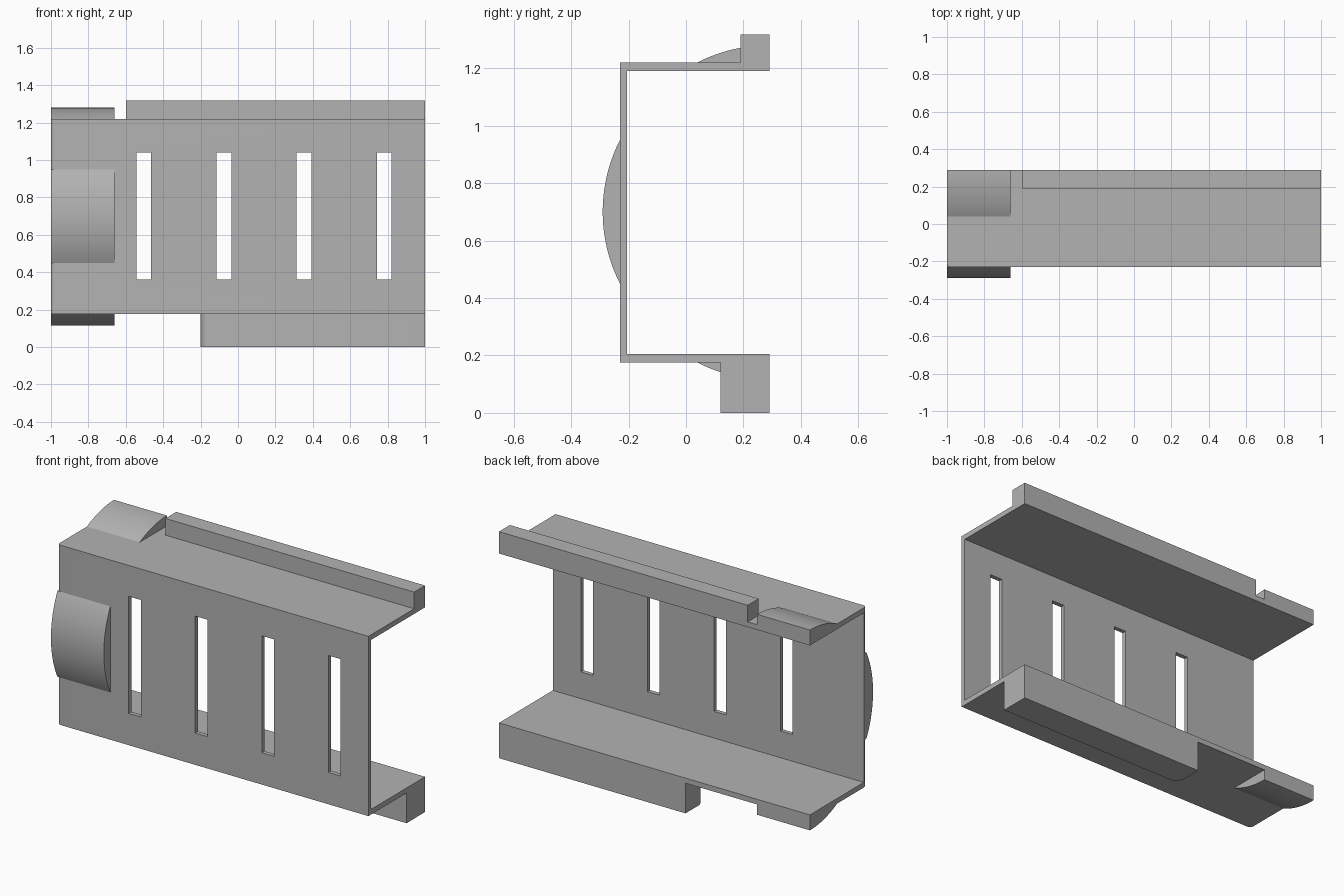
import bpy, bmesh, math
from mathutils import Vector

if "Cube" in bpy.data.objects:
    bpy.data.objects.remove(bpy.data.objects["Cube"], do_unlink=True)

grey = bpy.data.materials.new("plain grey")
grey.use_nodes = True
grey.diffuse_color = (0.45, 0.45, 0.45, 1)
grey.node_tree.nodes["Principled BSDF"].inputs["Base Color"].default_value = grey.diffuse_color


def prism(name, outline, lo, hi, round_edge=None, radius=0.0):
    """Extrude a (y, z) outline along x; optionally round the vertical edge at (x, y)."""
    bm = bmesh.new()
    face = bm.faces.new([bm.verts.new((lo, y, z)) for y, z in outline])
    new = bmesh.ops.extrude_face_region(bm, geom=[face])["geom"]
    bmesh.ops.translate(bm, vec=(hi - lo, 0, 0),
                        verts=[g for g in new if isinstance(g, bmesh.types.BMVert)])
    if round_edge:
        corner = Vector(round_edge)
        edges = [e for e in bm.edges
                 if all((v.co.xy - corner).length < 1e-4 for v in e.verts)]
        bmesh.ops.bevel(bm, geom=edges, offset=radius, offset_type='OFFSET',
                        segments=8, profile=0.5, affect='EDGES')
    bmesh.ops.recalc_face_normals(bm, faces=bm.faces)
    mesh = bpy.data.meshes.new(name)
    bm.to_mesh(mesh)
    bm.free()
    mesh.materials.append(grey)
    obj = bpy.data.objects.new(name, mesh)
    bpy.context.collection.objects.link(obj)
    return obj


def box(y0, y1, z0, z1):
    return [(y0, z0), (y1, z0), (y1, z1), (y0, z1)]


FRONT, INNER, BACK = -0.23, -0.205, 0.29
LOW, HIGH, WALL = 0.175, 1.22, 0.03

# C-shaped channel: web with a flange above and below
channel = prism("channel", [
    (FRONT, LOW), (BACK, LOW), (BACK, LOW + WALL), (INNER, LOW + WALL),
    (INNER, HIGH - WALL), (BACK, HIGH - WALL), (BACK, HIGH), (FRONT, HIGH)],
    -1, 1, (-1, FRONT), 0.022)

# Four upright slots through the web
for i in range(4):
    x = -0.503 + 0.428 * i
    cutter = prism("slot_cutter", box(-0.3, -0.1, 0.36, 1.04), x - 0.039, x + 0.039)
    cutter.hide_render = True
    cutter.hide_viewport = True
    cut = channel.modifiers.new("slot", 'BOOLEAN')
    cut.operation, cut.solver, cut.object = 'DIFFERENCE', 'EXACT', cutter

# Lips along the back edges
upper_lip = prism("upper_lip", box(0.19, BACK, HIGH - 0.01, 1.317), -0.6, 1)
lower_lip = prism("lower_lip", box(0.12, BACK, 0, LOW + 0.01), -0.2, 1, (-0.2, 0.12), 0.05)

# Shallow arched pads at one end: full on the web, half on each flange
HALF, RISE, EMBED = 0.25, 0.06, 0.02
RADIUS = (HALF ** 2 + RISE ** 2) / (2 * RISE)


def arch(start, stop, steps):
    """Points (along, height) of the arc, closed by a base sunk into the wall."""
    along = [start + (stop - start) * i / steps for i in range(steps + 1)]
    arc = [(a, math.sqrt(RADIUS ** 2 - a * a) - RADIUS + RISE) for a in along]
    return [(start, -EMBED)] + arc + [(stop, -EMBED)]


pads = [
    prism("front_pad", [(FRONT - h, 0.7 + a) for a, h in arch(-HALF, HALF, 40)], -1, -0.66),
    prism("top_pad", [(BACK + a, HIGH + h) for a, h in arch(-HALF, 0, 20)], -1, -0.66),
    prism("bottom_pad", [(BACK + a, LOW - h) for a, h in arch(-HALF, 0, 20)], -1, -0.66),
]

# Smooth the curved surfaces only
bpy.ops.object.select_all(action='DESELECT')
for obj in pads + [lower_lip, channel]:
    obj.select_set(True)
bpy.context.view_layer.objects.active = channel
bpy.ops.object.shade_smooth_by_angle(angle=math.radians(20))
